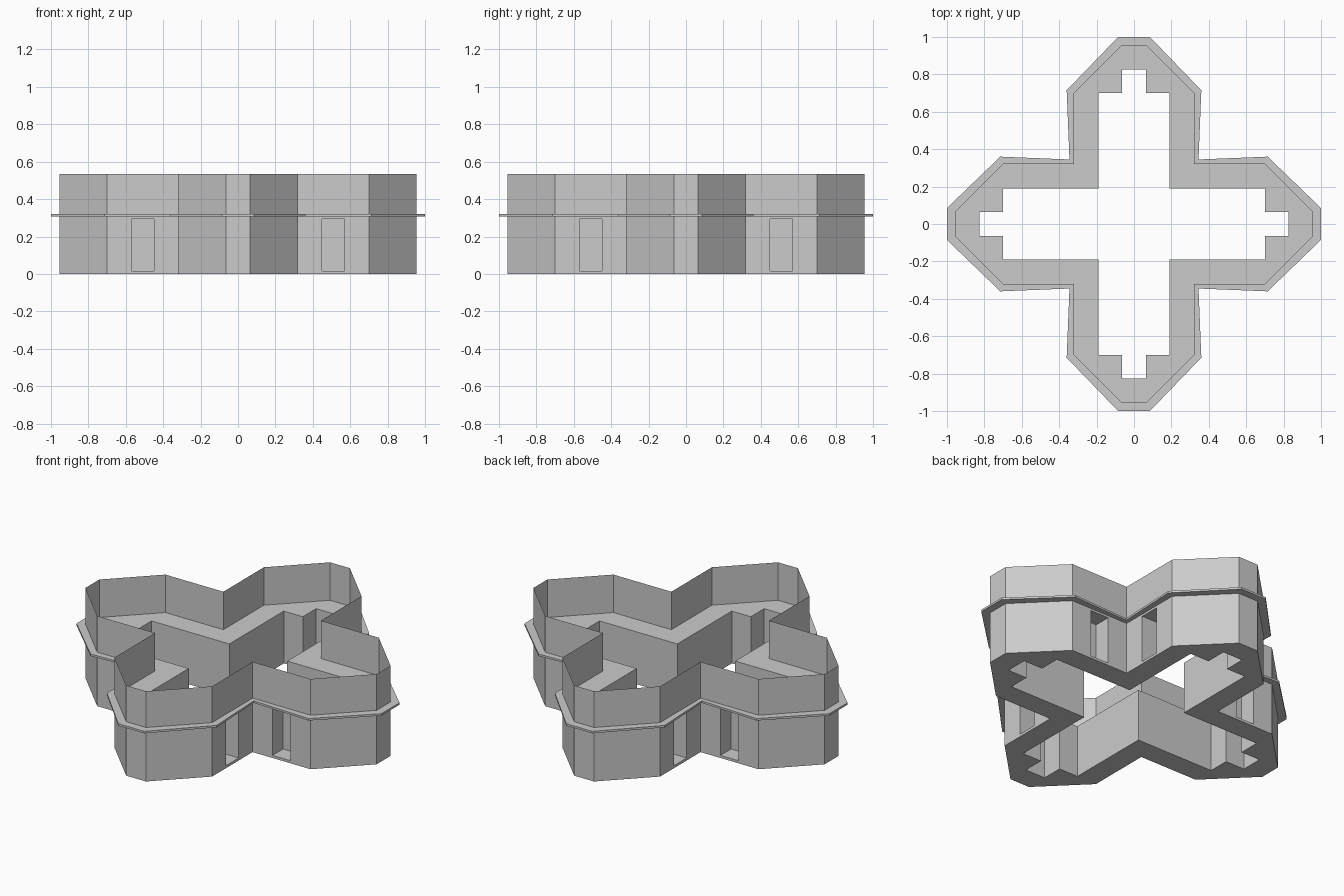
import bpy, bmesh
from mathutils import Matrix

cube = bpy.data.objects.get("Cube")
if cube:
    bpy.data.objects.remove(cube, do_unlink=True)

# One stone colour for everything
stone = bpy.data.materials.new("grey_stone")
stone.use_nodes = True
grey = (0.6, 0.6, 0.6, 1)
stone.diffuse_color = grey
stone.node_tree.nodes["Principled BSDF"].inputs["Base Color"].default_value = grey

DECK, TOP = 0.31, 0.535
LEDGE_LOW, LEDGE_TOP = 0.308, 0.32

# One quadrant of each outline, clockwise from the back arm to the right arm
WALL = [(0.065, 0.955), (0.32, 0.70), (0.32, 0.32), (0.70, 0.32), (0.955, 0.065)]
LEDGE = [(0.085, 1.0), (0.36, 0.715), (0.345, 0.345), (0.715, 0.36), (1.0, 0.085)]
COURT = [(0.065, 0.825), (0.065, 0.70), (0.19, 0.70), (0.19, 0.19),
         (0.70, 0.19), (0.70, 0.065), (0.825, 0.065)]


def outline(quadrant):
    """Repeat a quadrant four times around the centre."""
    points, turn = [], list(quadrant)
    for _ in range(4):
        points += turn
        turn = [(y, -x) for x, y in turn]
    return points


def loop_edges(bm, points, z):
    verts = [bm.verts.new((x, y, z)) for x, y in points]
    return [bm.edges.new((v, verts[(i + 1) % len(verts)])) for i, v in enumerate(verts)]


def finish(name, bm):
    bmesh.ops.recalc_face_normals(bm, faces=bm.faces)
    mesh = bpy.data.meshes.new(name)
    bm.to_mesh(mesh)
    bm.free()
    mesh.materials.append(stone)
    obj = bpy.data.objects.new(name, mesh)
    bpy.context.collection.objects.link(obj)
    return obj


def ring(name, outer, inner, low, high):
    """Solid band between two outlines."""
    bm = bmesh.new()
    edges = loop_edges(bm, outline(outer), low) + loop_edges(bm, outline(inner), low)
    bmesh.ops.triangle_fill(bm, edges=edges, use_beauty=True)
    result = bmesh.ops.extrude_face_region(bm, geom=bm.faces[:], use_keep_orig=True)
    verts = [g for g in result["geom"] if isinstance(g, bmesh.types.BMVert)]
    bmesh.ops.translate(bm, verts=verts, vec=(0, 0, high - low))
    return finish(name, bm)


# Lower walls around the open cross-shaped court
lower_walls = ring("lower_walls", WALL, COURT, 0, DECK)

# Doorway recesses on the straight sides of each arm
bm = bmesh.new()
for sx in (-1, 1):
    for sy in (-1, 1):
        for along_x in (True, False):
            x, y = (0.51, 0.32) if along_x else (0.32, 0.51)
            size = (0.12, 0.20, 0.28) if along_x else (0.20, 0.12, 0.28)
            place = Matrix.Translation((sx * x, sy * y, 0.155)) @ Matrix.Diagonal((*size, 1))
            bmesh.ops.create_cube(bm, size=1, matrix=place)
cutter = finish("doorway_cutter", bm)
cutter.hide_render = True
cut = lower_walls.modifiers.new("doorways", "BOOLEAN")
cut.operation, cut.solver, cut.object = "DIFFERENCE", "EXACT", cutter
bpy.context.view_layer.objects.active = lower_walls
bpy.ops.object.modifier_apply(modifier=cut.name)
bpy.data.objects.remove(cutter, do_unlink=True)

# Thin projecting ledge
ring("ledge", LEDGE, WALL, LEDGE_LOW, LEDGE_TOP)

# Parapet: a thin upright sheet standing on the outer edge
bm = bmesh.new()
edges = loop_edges(bm, outline(WALL), DECK)
result = bmesh.ops.extrude_edge_only(bm, edges=edges)
verts = [g for g in result["geom"] if isinstance(g, bmesh.types.BMVert)]
bmesh.ops.translate(bm, verts=verts, vec=(0, 0, TOP - DECK))
finish("parapet", bm)
